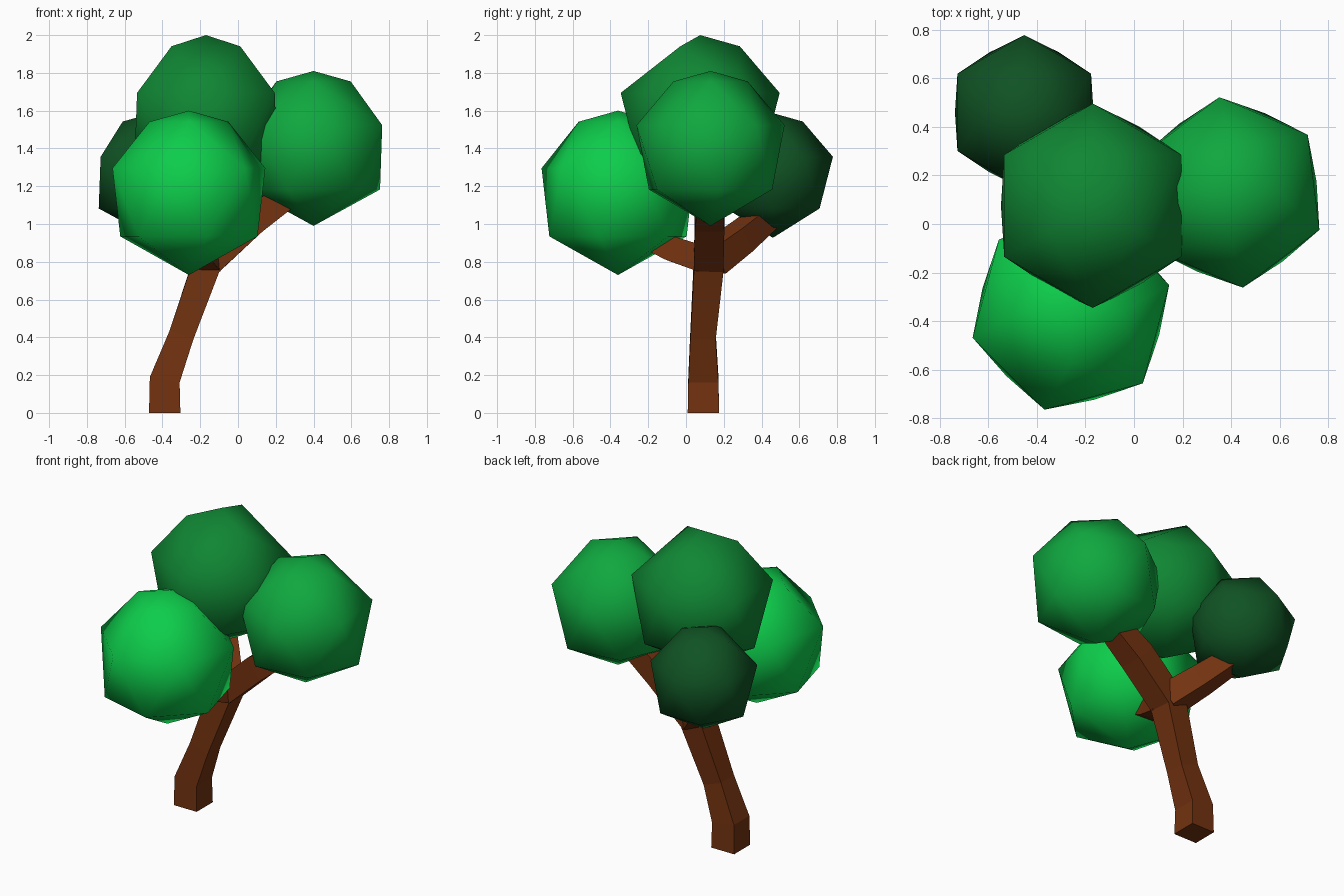
import bpy, bmesh
from math import cos, sin, radians
from mathutils import Vector

if "Cube" in bpy.data.objects:
    bpy.data.objects.remove(bpy.data.objects["Cube"])


def finish(bm, name, color, smooth):
    bmesh.ops.recalc_face_normals(bm, faces=bm.faces[:])
    for f in bm.faces:
        f.smooth = smooth
    me = bpy.data.meshes.new(name)
    bm.to_mesh(me)
    bm.free()
    mat = bpy.data.materials.new(name + "_colour")
    mat.diffuse_color = (*color, 1)
    mat.use_nodes = True
    mat.node_tree.nodes["Principled BSDF"].inputs["Base Color"].default_value = mat.diffuse_color
    me.materials.append(mat)
    ob = bpy.data.objects.new(name, me)
    bpy.context.collection.objects.link(ob)
    return ob


def foliage(name, centre, radius, phase, top, color):
    """Low-poly ball: poles, a small top ring and two staggered hexagons."""
    bm = bmesh.new()
    c = Vector(centre)
    # count, start angle, ring radius, height
    rings = [(1, 0, 0, 1), (*top, 0.48, 0.865), (6, phase, 0.963, 0.3),
             (6, phase + 30, 0.865, -0.53), (1, 0, 0, -1)]
    for n, start, r, z in rings:
        for i in range(n):
            a = radians(start + 360 * i / n)
            bm.verts.new(c + radius * Vector((r * cos(a), r * sin(a), z)))
    bmesh.ops.convex_hull(bm, input=bm.verts[:])
    return finish(bm, name, color, True)


def limb(name, path, side):
    """Square tube along a path of (x, y, z, half width)."""
    bm = bmesh.new()
    pts = [Vector(p[:3]) for p in path]
    side = Vector(side)
    rings = []
    for i, p in enumerate(pts):
        t = Vector((0, 0, 0))
        if i > 0:
            t += (p - pts[i - 1]).normalized()
        if i < len(pts) - 1:
            t += (pts[i + 1] - p).normalized()
        t.normalize()
        u = (side - t * side.dot(t)).normalized()
        v = t.cross(u)
        h = path[i][3]
        rings.append([bm.verts.new(p + h * (a * u + b * v))
                      for a, b in ((-1, -1), (1, -1), (1, 1), (-1, 1))])
    for r0, r1 in zip(rings, rings[1:]):
        for k in range(4):
            m = (k + 1) % 4
            bm.faces.new((r0[k], r0[m], r1[m], r1[k]))
    bm.faces.new(rings[0])
    bm.faces.new(rings[-1])
    return finish(bm, name, (0.17, 0.032, 0.005), False)


# Trunk bending into the right-hand branch
limb("trunk", [(-.388, .092, 0, .083), (-.388, .092, .175, .08),
               (-.30, .09, .41, .067), (-.165, .12, .79, .078),
               (.08, .125, 1.02, .078), (.33, .13, 1.2, .065)], (0, 1, 0))
# Side branches
limb("back_branch", [(-.16, .13, .81, .08), (-.28, .28, .92, .072),
                     (-.42, .45, 1.06, .06)], (1, 1, 0))
limb("front_branch", [(-.16, .10, .81, .07), (-.21, -.08, .87, .065),
                      (-.25, -.27, .96, .055)], (1, 0, 0))

# Leaf clusters
foliage("top_foliage", (-.17, .075, 1.563), .437, 30, (3, 90), (.005, .24, .034))
foliage("right_foliage", (.4, .13, 1.40), .41, 37, (4, 0), (.005, .39, .05))
foliage("front_foliage", (-.26, -.36, 1.165), .435, 15, (4, 0), (.004, .61, .07))
foliage("back_foliage", (-.452, .46, 1.257), .33, 30, (4, 0), (.005, .085, .017))
